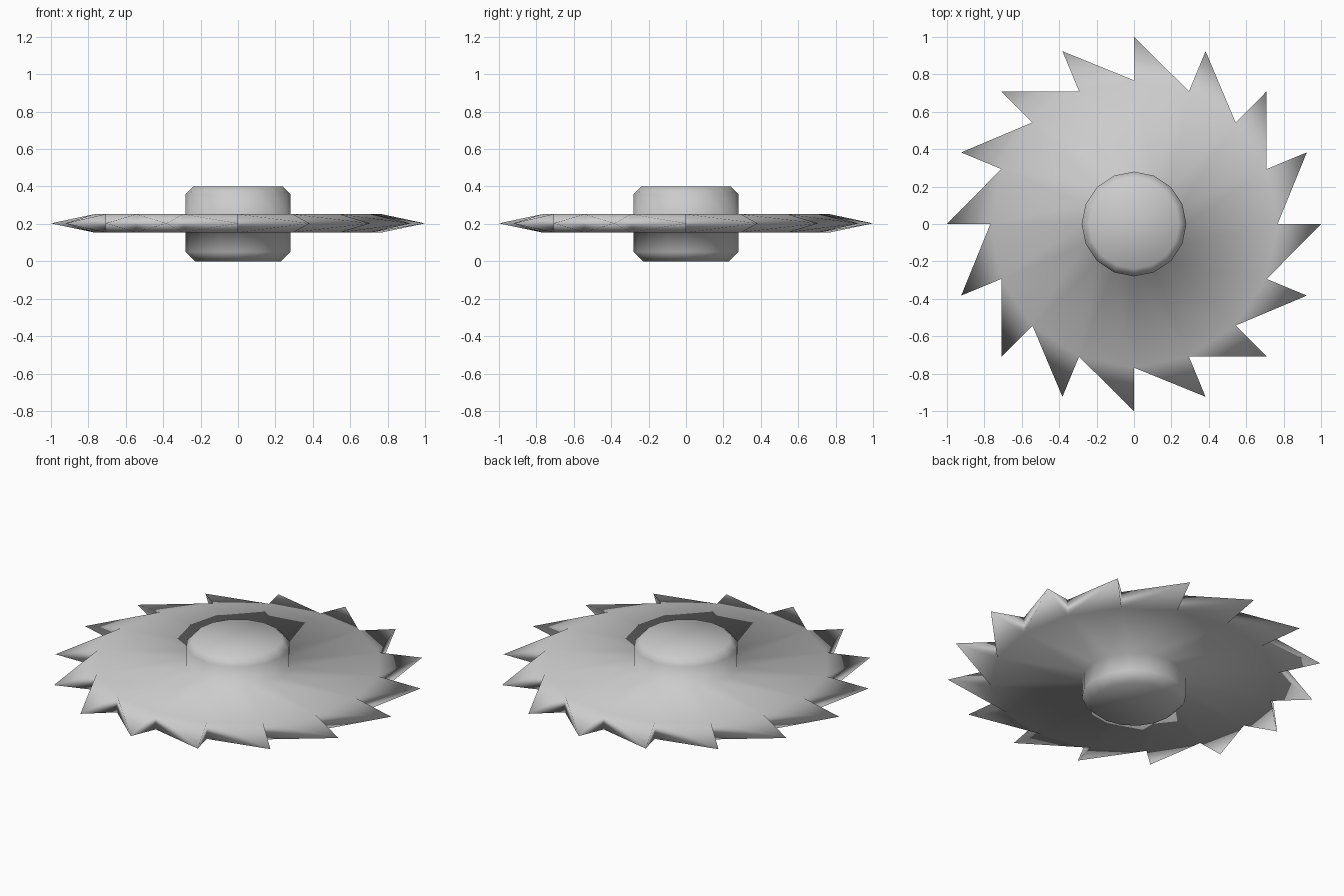
import bpy, bmesh
from math import cos, sin, tau

if "Cube" in bpy.data.objects:
    bpy.data.objects.remove(bpy.data.objects["Cube"])

N = 16
MID = 0.203

# Radius / height profiles from the hub cap out to the tooth roots
TOP = [(0.24, 0.40), (0.28, 0.36), (0.28, 0.252), (0.768, 0.252)]
BOTTOM = [(0.23, 0.0), (0.28, 0.05), (0.28, 0.154), (0.768, 0.154)]

bm = bmesh.new()


def ring(r, z):
    return [bm.verts.new((r * cos(tau * k / N), r * sin(tau * k / N), z)) for k in range(N)]


def half(profile):
    """Capped revolved half of the hub and disc; returns the outer ring."""
    rings = [ring(r, z) for r, z in profile]
    bm.faces.new(rings[0])
    for a, b in zip(rings, rings[1:]):
        for k in range(N):
            j = (k + 1) % N
            bm.faces.new((a[k], b[k], b[j], a[j]))
    return rings[-1]


# Hub and disc
upper = half(TOP)
lower = half(BOTTOM)

# Pointed teeth, each a pyramid leaning to one side
tips = ring(1.0, MID)
for k in range(N):
    p = k - 1
    base = [upper[k], upper[p], lower[p], lower[k]]
    for i in range(4):
        bm.faces.new((base[i], base[(i + 1) % 4], tips[k]))

bmesh.ops.recalc_face_normals(bm, faces=bm.faces)
for f in bm.faces:
    f.smooth = True

mesh = bpy.data.meshes.new("saw_blade")
bm.to_mesh(mesh)
bm.free()
blade = bpy.data.objects.new("saw_blade", mesh)
bpy.context.collection.objects.link(blade)
